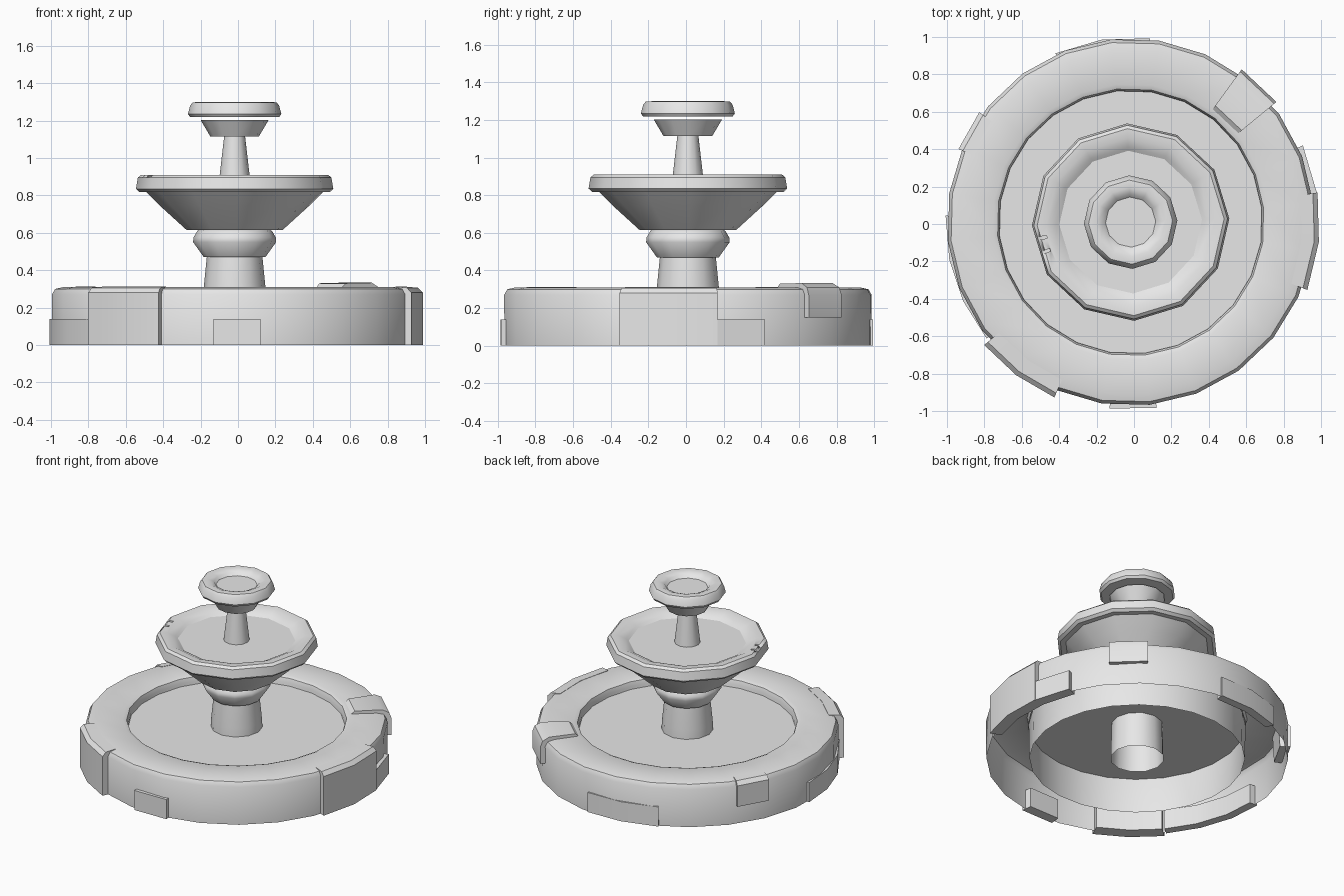
import bpy, bmesh, math
from mathutils import Matrix

cube = bpy.data.objects.get("Cube")
if cube:
    bpy.data.objects.remove(cube, do_unlink=True)

stone = bpy.data.materials.new("grey_stone")
stone.use_nodes = True
stone.diffuse_color = (0.8, 0.8, 0.8, 1)
stone.node_tree.nodes["Principled BSDF"].inputs["Base Color"].default_value = (0.8, 0.8, 0.8, 1)

CX, CY = -0.018, 0.01


def finish(bm, name, angle):
    """Turn a bmesh into a shaded, coloured object."""
    bmesh.ops.remove_doubles(bm, verts=bm.verts, dist=0.0005)
    bmesh.ops.recalc_face_normals(bm, faces=bm.faces)
    mesh = bpy.data.meshes.new(name)
    bm.to_mesh(mesh)
    bm.free()
    mesh.materials.append(stone)
    obj = bpy.data.objects.new(name, mesh)
    bpy.context.collection.objects.link(obj)
    bpy.ops.object.select_all(action='DESELECT')
    obj.select_set(True)
    bpy.context.view_layer.objects.active = obj
    bpy.ops.object.shade_smooth_by_angle(angle=math.radians(angle))
    return obj


def lathe(name, profile, sides=12, start=2, sweep=360, closed=False, angle=40):
    """Revolve an (r, z) profile; partial sweeps get capped ends."""
    bm = bmesh.new()
    full = sweep == 360
    rings = []
    for i in range(sides if full else sides + 1):
        a = math.radians(start + sweep * i / sides)
        rings.append([bm.verts.new((CX + r * math.cos(a), CY + r * math.sin(a), z))
                      for r, z in profile])
    n = len(profile)
    for i in range(sides):
        p, q = rings[i], rings[(i + 1) % len(rings)]
        for j in range(n if closed else n - 1):
            k = (j + 1) % n
            bm.faces.new((p[j], q[j], q[k], p[k]))
    if not full:
        bm.faces.new(rings[0])
        bm.faces.new(rings[-1])
    return finish(bm, name, angle)


def disc(name, radius, z, sides):
    bm = bmesh.new()
    bmesh.ops.create_circle(bm, cap_ends=True, segments=sides, radius=radius,
                            matrix=Matrix.Translation((CX, CY, z)) @ Matrix.Rotation(math.radians(2), 4, 'Z'))
    for f in bm.faces:
        if f.normal.z < 0:
            f.normal_flip()
    obj = finish(bm, name, 30)
    return obj


# Lower basin: hollow wall, open underneath
lathe("basin_wall", [(0.98, 0), (0.982, 0.27), (0.965, 0.3), (0.92, 0.31), (0.74, 0.31),
                     (0.715, 0.3), (0.705, 0.27), (0.7, 0)], sides=24, start=6)
disc("basin_water", 0.71, 0.25, 24)


# Repair slabs and proud stones around the basin wall
def slab(name, start, end, radius, low, high):
    top = [(radius, high), (0.93, high)]
    if high > 0.25:
        top = [(radius, 0.28), (radius - 0.025, 0.306), (0.92, 0.312)]
    steps = max(1, round((end - start) / 13))
    lathe(name, [(0.93, low), (radius, low)] + top, steps, start, end - start, True)


slab("front_left_block", 220, 246.5, 1.022, 0, 0.31)
slab("front_plate", 263.5, 278, 1.003, 0, 0.14)
slab("side_block", -21, 9, 1.012, 0, 0.31)
slab("side_low_plate", 9, 24, 1.008, 0, 0.14)
slab("rear_corner_block", 144, 157, 1.0, 0.13, 0.31)
slab("rear_low_plate", 84, 114, 0.988, 0, 0.14)
slab("left_low_plate", 178, 219, 0.99, 0, 0.14)
lathe("raised_cap_stone", [(0.73, 0.295), (0.77, 0.33), (0.95, 0.333), (0.995, 0.31),
                           (1.01, 0.27), (1.01, 0.15), (0.93, 0.15)], 1, 39.5, 14.5, True)

# Pedestal and knob
lathe("pedestal", [(0.175, 0), (0.168, 0.25), (0.165, 0.31), (0.148, 0.48)])
lathe("knob", [(0, 0.47), (0.165, 0.47), (0.222, 0.55), (0.22, 0.575), (0.2, 0.61),
               (0.18, 0.62), (0, 0.62)])

# Middle bowl
lathe("middle_bowl", [(0, 0.615), (0.257, 0.615), (0.4, 0.745), (0.475, 0.82), (0.45, 0.84)], angle=28)
rim = lathe("middle_rim", [(0.365, 0.86), (0.4, 0.885), (0.45, 0.908), (0.5, 0.91), (0.518, 0.895),
                           (0.528, 0.835), (0.51, 0.818), (0.4, 0.818)], closed=True)
disc("middle_water", 0.39, 0.872, 12)

# Two thin chips in the middle rim
for i, deg in enumerate((190, 199)):
    a = math.radians(deg)
    bm = bmesh.new()
    bmesh.ops.create_cube(bm, size=1, matrix=Matrix.Translation(
        (CX + 0.49 * math.cos(a), CY + 0.49 * math.sin(a), 0.915))
        @ Matrix.Rotation(a, 4, 'Z') @ Matrix.Diagonal((0.07, 0.016, 0.04, 1)))
    cutter = finish(bm, "chip_cutter", 30)
    cutter.hide_render = True
    mod = rim.modifiers.new("chip", 'BOOLEAN')
    mod.operation = 'DIFFERENCE'
    mod.solver = 'EXACT'
    mod.object = cutter
    bpy.context.view_layer.objects.active = rim
    bpy.ops.object.modifier_apply(modifier=mod.name)
    bpy.data.objects.remove(cutter, do_unlink=True)

# Upper stem, cup and floating top rim
lathe("upper_stem", [(0.085, 0.865), (0.055, 1.125)])
lathe("upper_cup", [(0, 1.115), (0.13, 1.115), (0.182, 1.203), (0, 1.203)])
lathe("top_rim", [(0.125, 1.255), (0.15, 1.285), (0.185, 1.3), (0.225, 1.297), (0.238, 1.28),
                  (0.25, 1.235), (0.238, 1.218), (0.13, 1.218)], closed=True)
disc("top_water", 0.14, 1.266, 12)
